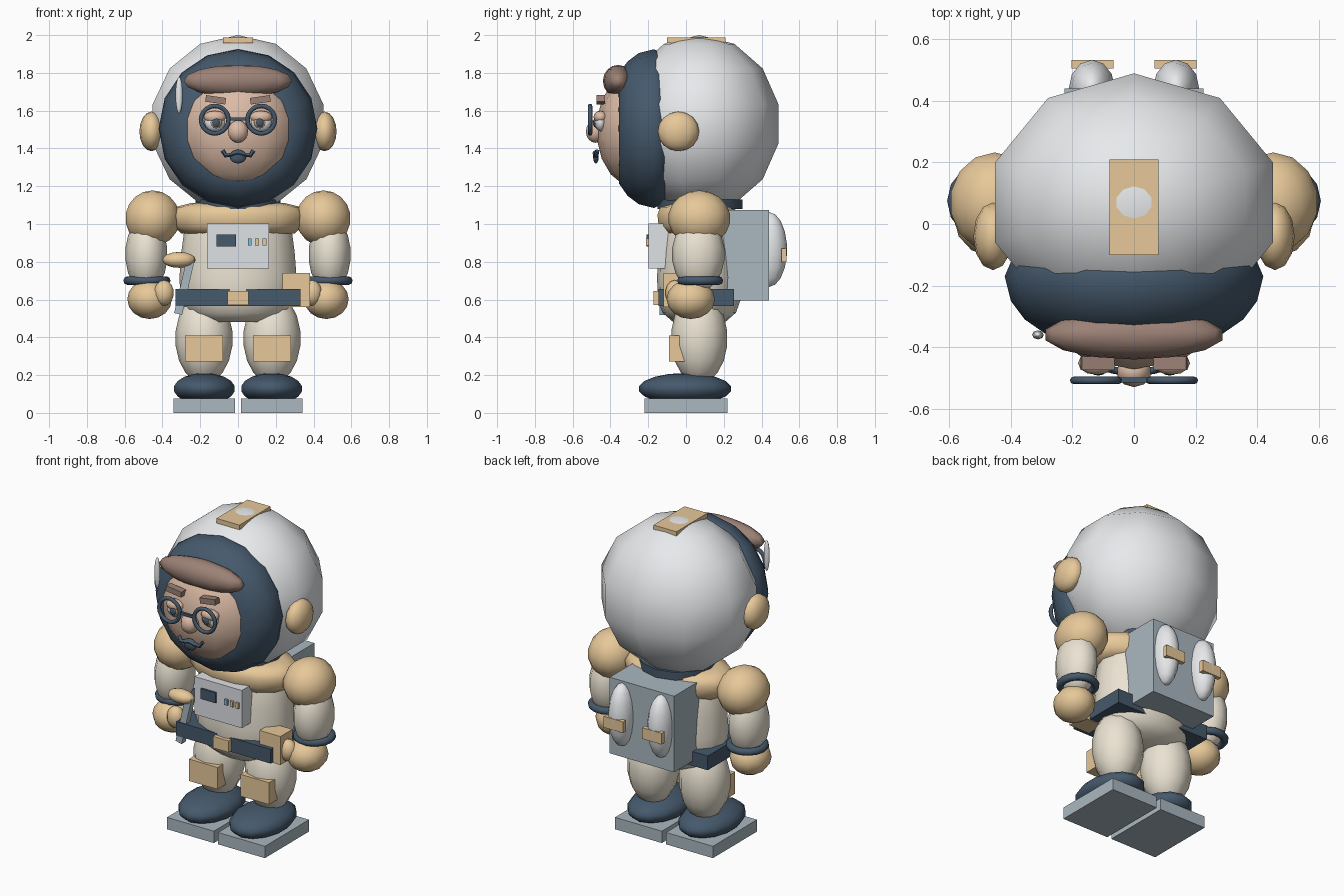
import bpy, bmesh, math
from mathutils import Vector, Matrix

if "Cube" in bpy.data.objects:
    bpy.data.objects.remove(bpy.data.objects["Cube"])

COL = {"white": (.80, .82, .84), "cream": (.83, .77, .65), "orange": (.80, .58, .32),
       "navy": (.06, .10, .15), "steel": (.40, .48, .53), "skin": (.72, .50, .38),
       "hair": (.33, .22, .18), "panel": (.74, .76, .79), "blue": (.25, .50, .70),
       "amber": (.55, .36, .16)}
MATS = {}


def finish(name, bm, color, smooth=180):
    bmesh.ops.recalc_face_normals(bm, faces=bm.faces)
    me = bpy.data.meshes.new(name)
    bm.to_mesh(me)
    bm.free()
    ob = bpy.data.objects.new(name, me)
    bpy.context.collection.objects.link(ob)
    if color not in MATS:
        MATS[color] = bpy.data.materials.new(color)
        MATS[color].diffuse_color = (*COL[color], 1)
    me.materials.append(MATS[color])
    if smooth:
        bpy.ops.object.select_all(action='DESELECT')
        ob.select_set(True)
        bpy.context.view_layer.objects.active = ob
        bpy.ops.object.shade_smooth_by_angle(angle=math.radians(smooth))
    return ob


def ball(name, c, r, color, seg=12, rings=8):
    bm = bmesh.new()
    bmesh.ops.create_uvsphere(bm, u_segments=seg, v_segments=rings, radius=1,
                              matrix=Matrix.LocRotScale(Vector(c), None, Vector(r)))
    return finish(name, bm, color)


def box(name, lo, hi, color, tilt=0):
    lo, hi = Vector(lo), Vector(hi)
    bm = bmesh.new()
    m = (Matrix.Translation((lo + hi) / 2) @ Matrix.Rotation(math.radians(tilt), 4, 'Y')
         @ Matrix.Diagonal((*(hi - lo), 1)))
    bmesh.ops.create_cube(bm, size=1, matrix=m)
    return finish(name, bm, color, 0)


def lathe(name, prof, c, color, seg=14, flat=1, rot=None, closed=False, smooth=40):
    """Revolve (radius, height) points; flat squashes y; closed joins last ring to first."""
    bm = bmesh.new()
    rings = [[bm.verts.new((r * math.cos(math.tau * i / seg),
                            r * flat * math.sin(math.tau * i / seg), h))
              for i in range(seg)] for r, h in prof]
    pairs = list(zip(rings, rings[1:]))
    if closed:
        pairs.append((rings[-1], rings[0]))
    else:
        bm.faces.new(rings[0])
        bm.faces.new(rings[-1])
    for a, b in pairs:
        for i in range(seg):
            j = (i + 1) % seg
            bm.faces.new((a[i], a[j], b[j], b[i]))
    m = Matrix.Translation(c)
    if rot == 'front':
        m = m @ Matrix.Rotation(math.pi / 2, 4, 'X')
    bmesh.ops.transform(bm, matrix=m, verts=bm.verts)
    return finish(name, bm, color, smooth)


def ring(name, c, R, r, color, seg=20, sides=8, rot=None):
    prof = [(R + r * math.cos(math.tau * k / sides), r * math.sin(math.tau * k / sides))
            for k in range(sides)]
    return lathe(name, prof, c, color, seg, rot=rot, closed=True, smooth=180)


def tube(name, pts, r, color):
    cu = bpy.data.curves.new(name, 'CURVE')
    cu.dimensions = '3D'
    cu.bevel_depth, cu.bevel_resolution, cu.use_fill_caps = r, 1, True
    sp = cu.splines.new('POLY')
    sp.points.add(len(pts) - 1)
    for p, q in zip(sp.points, pts):
        p.co = (*q, 1)
    ob = bpy.data.objects.new(name, cu)
    me = bpy.data.meshes.new_from_object(ob)
    bm = bmesh.new()
    bm.from_mesh(me)
    bpy.data.objects.remove(ob)
    return finish(name, bm, color, 60)


# Helmet, visor rim and crest
ball("helmet_shell", (0, .07, 1.53), (.487, .43, .47), "white", 10, 7)
lathe("visor_rim", [(.39, .1), (.42, .17), (.40, .25), (.355, .31), (.29, .355), (.2, .36)],
      (0, 0, 1.505), "navy", 16, rot='front', smooth=180)
box("helmet_crest", (-.08, -.1, 1.957), (.08, .21, 1.987), "orange")
ball("visor_glint", (-.312, -.36, 1.682), (.019, .015, .098), "white", 8, 8)

# Face
ball("face", (0, -.26, 1.5), (.31, .215, .31), "skin", 12, 9)
ball("hair_fringe", (0, -.36, 1.757), (.295, .08, .085), "hair", 14, 8)
ball("nose", (0, -.48, 1.49), (.056, .05, .06), "skin", 10, 8)
ball("mouth", (0, -.477, 1.357), (.045, .015, .037), "navy", 12, 6)
tube("moustache", [(-.082, -.47, 1.388), (-.065, -.475, 1.362), (-.03, -.48, 1.368),
                   (0, -.483, 1.376), (.03, -.48, 1.368), (.065, -.475, 1.362),
                   (.082, -.47, 1.388)], .012, "navy")
box("glasses_bridge", (-.055, -.515, 1.547), (.055, -.498, 1.563), "navy")

# Torso
lathe("torso", [(.19, .48), (.27, .53), (.305, .60), (.31, .72), (.30, .85), (.28, 1.0), (.24, 1.08)],
      (0, .07, 0), "cream", 16, flat=.72, smooth=60)
lathe("shoulder_yoke", [(.30, .95), (.345, .99), (.355, 1.05), (.33, 1.09), (.25, 1.11)],
      (0, .06, 0), "orange", 14, flat=.61, smooth=60)
lathe("neck_ring", [(.225, 1.08), (.225, 1.13)], (0, .075, 0), "navy", 12)

# Chest panel with screen and buttons
box("chest_panel", (-.165, -.198, .765), (.165, -.08, 1.003), "panel")
box("panel_screen", (-.115, -.21, .88), (-.01, -.19, .945), "navy")
for i, c in enumerate(("blue", "orange", "orange")):
    x = .062 + i * .039
    box("panel_button", (x - .01, -.212, .887), (x + .01, -.19, .922), c)

# Belt, buckle, pouch and hand tool
box("belt", (-.33, -.145, .565), (.33, .255, .655), "navy")
box("belt_buckle", (-.055, -.172, .572), (.055, -.13, .645), "orange")
box("belt_pouch", (.235, -.12, .56), (.38, .0, .74), "orange")
box("tool_handle", (-.305, -.14, .52), (-.262, -.10, .82), "steel", 13)
ball("tool_head", (-.312, -.12, .81), (.088, .05, .042), "orange", 12, 8)

# Backpack
box("backpack", (-.225, .15, .595), (.225, .44, 1.075), "steel")

# Everything mirrored left and right
for s, side in ((-1, "left"), (1, "right")):
    def sb(name, lo, hi, color, tilt=0):
        a, b = sorted((s * lo[0], s * hi[0]))
        box(f"{side}_{name}", (a, *lo[1:]), (b, *hi[1:]), color, tilt * s)

    def sl(name, c, r, color, seg=12, rings=8):
        ball(f"{side}_{name}", (s * c[0], *c[1:]), r, color, seg, rings)

    # ear pads, eyes and glasses
    sl("ear_pad", (.458, -.04, 1.49), (.064, .11, .105), "orange", 12, 8)
    sl("eye", (.122, -.452, 1.54), (.056, .03, .05), "white", 12, 8)
    sl("eyelid", (.122, -.452, 1.566), (.06, .038, .034), "skin", 12, 6)
    sl("iris", (.116, -.474, 1.538), (.032, .013, .032), "amber", 12, 6)
    sl("pupil", (.116, -.482, 1.536), (.022, .01, .024), "navy", 10, 6)
    sb("eyebrow", (.065, -.475, 1.64), (.172, -.43, 1.675), "hair", -8)
    ring(f"{side}_lens_frame", (s * .123, -.508, 1.552), .073, .012, "navy", rot='front')
    # arms
    sl("shoulder_pad", (.452, .07, 1.03), (.148, .165, .148), "orange", 14, 9)
    sl("arm", (.485, .065, .84), (.112, .14, .2), "cream", 12, 9)
    ring(f"{side}_cuff", (s * .482, .075, .70), .102, .023, "navy", 14)
    sl("glove", (.468, .025, .602), (.118, .128, .105), "orange", 12, 8)
    sl("thumb", (.392, -.06, .635), (.055, .05, .068), "orange", 10, 7)
    # legs and boots
    sl("leg", (.18, .07, .395), (.152, .15, .24), "cream", 12, 9)
    sb("knee_pad", (.08, -.09, .272), (.28, .01, .41), "orange")
    sl("boot", (.178, -.005, .128), (.167, .247, .083), "navy", 14, 9)
    sb("boot_sole", (.015, -.22, 0), (.342, .22, .075), "steel")
    # air tanks with straps
    sl("air_tank", (.137, .44, .865), (.076, .095, .198), "white", 12, 9)
    sb("tank_strap", (.067, .505, .80), (.203, .533, .87), "orange")

for m in bpy.data.materials:
    if m.users and not m.is_grease_pencil:
        m.use_nodes = True
        m.node_tree.nodes["Principled BSDF"].inputs["Base Color"].default_value = m.diffuse_color
